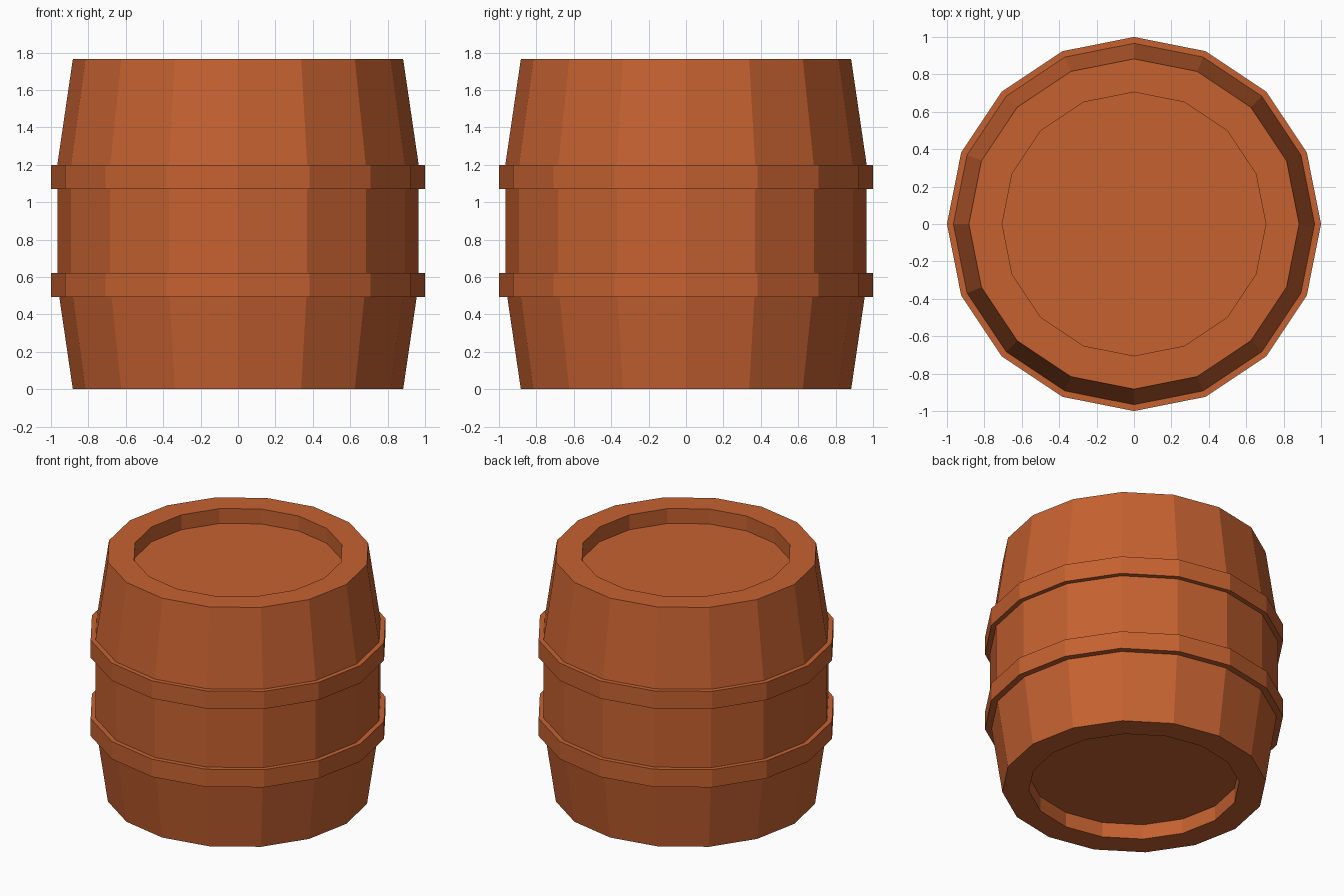
import bpy, bmesh
from math import cos, sin, tau

if "Cube" in bpy.data.objects:
    bpy.data.objects.remove(bpy.data.objects["Cube"])

SIDES = 16
HEIGHT = 1.765

wood = bpy.data.materials.new("wood")
wood.diffuse_color = (0.56, 0.12, 0.03, 1)
wood.use_nodes = True
wood.node_tree.nodes["Principled BSDF"].inputs["Base Color"].default_value = wood.diffuse_color


def lathe(name, profile):
    """Revolve (radius, z) points into a flat-faced part; radius 0 closes it."""
    bm = bmesh.new()
    rings = []
    for r, z in profile:
        if r == 0:
            rings.append(None)
        else:
            rings.append([bm.verts.new((r * cos(tau * i / SIDES), r * sin(tau * i / SIDES), z))
                          for i in range(SIDES)])
    for a, b in zip(rings, rings[1:]):
        if a is None:
            bm.faces.new(list(reversed(b)))
        elif b is None:
            bm.faces.new(a)
        else:
            for i in range(SIDES):
                j = (i + 1) % SIDES
                bm.faces.new((a[i], a[j], b[j], b[i]))
    mesh = bpy.data.meshes.new(name)
    bm.to_mesh(mesh)
    bm.free()
    mesh.materials.append(wood)
    obj = bpy.data.objects.new(name, mesh)
    bpy.context.collection.objects.link(obj)
    return obj


# Barrel body with a recessed head at each end
RIM, BELLY, HEAD, DEPTH, TAPER = 0.883, 0.966, 0.705, 0.11, 0.565
lathe("barrel_body", [
    (0, DEPTH), (HEAD, DEPTH), (HEAD, 0), (RIM, 0),
    (BELLY, TAPER), (BELLY, HEIGHT - TAPER),
    (RIM, HEIGHT), (HEAD, HEIGHT), (HEAD, HEIGHT - DEPTH), (0, HEIGHT - DEPTH),
])

# Two hoops; their inner edges meet the body surface
for name, low, r_low in (("lower_hoop", 0.492, 0.955), ("upper_hoop", 1.07, BELLY)):
    lathe(name, [(r_low, low), (1, low), (1, low + 0.13), (BELLY, low + 0.13)])
